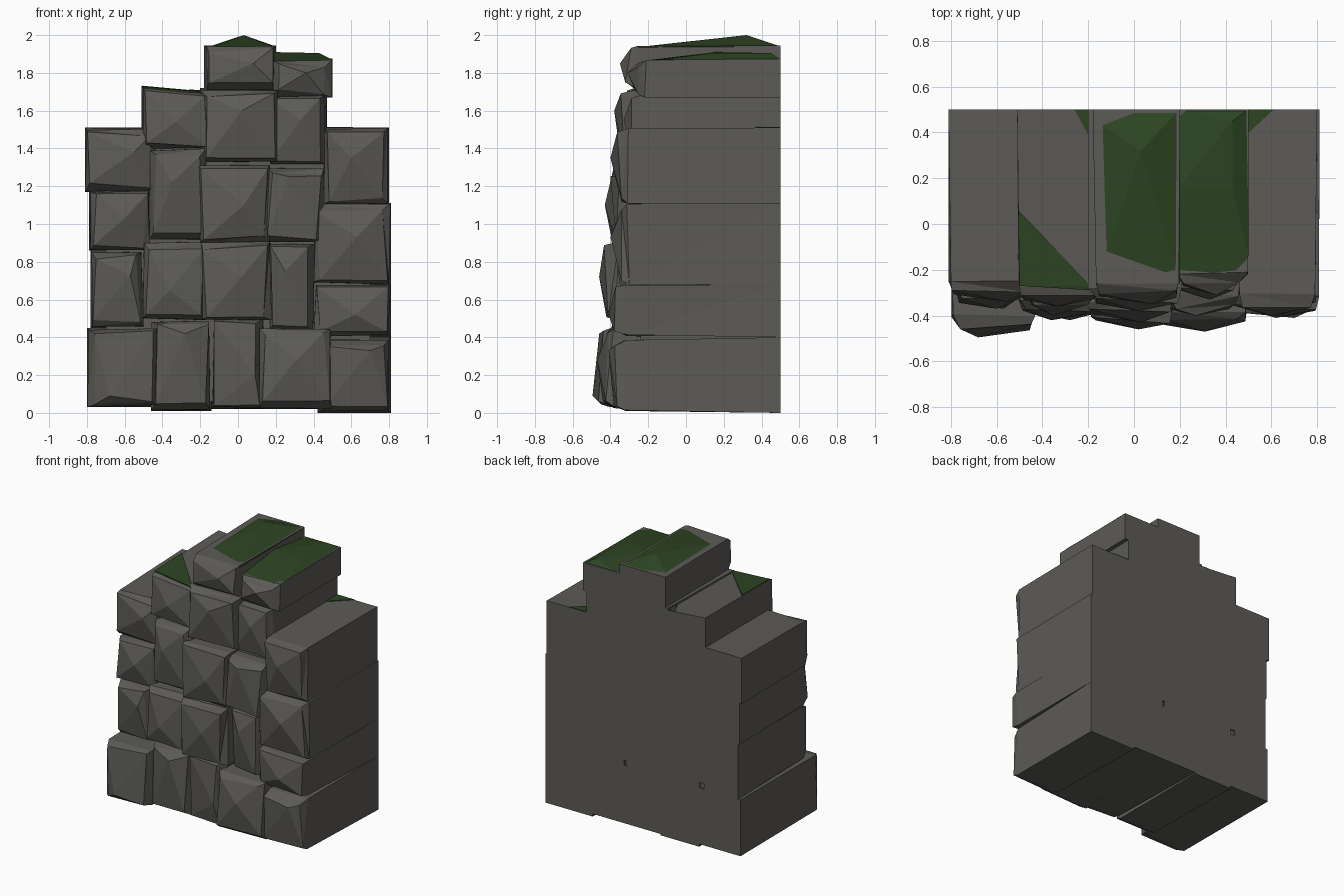
import bpy
import bmesh
import random

random.seed(4)
BACK = 0.5          # all stones share one flat back plane

cube = bpy.data.objects.get("Cube")
if cube:
    bpy.data.objects.remove(cube, do_unlink=True)


def make_material(name, rgb):
    mat = bpy.data.materials.new(name)
    mat.use_nodes = True
    colour = (*rgb, 1.0)
    mat.diffuse_color = colour
    bsdf = next(n for n in mat.node_tree.nodes if n.type == 'BSDF_PRINCIPLED')
    bsdf.inputs["Base Color"].default_value = colour
    return mat


STONE = make_material("stone_grey", (0.107, 0.104, 0.094))
MOSS = make_material("moss_green", (0.026, 0.058, 0.016))


def finish(bm, name, mat):
    bmesh.ops.recalc_face_normals(bm, faces=bm.faces)
    mesh = bpy.data.meshes.new(name)
    bm.to_mesh(mesh)
    bm.free()
    mesh.materials.append(mat)
    obj = bpy.data.objects.new(name, mesh)
    bpy.context.collection.objects.link(obj)
    return obj


def bridge(bm, a, b):
    """Join two four-point rings with faces."""
    for i in range(4):
        j = (i + 1) % 4
        bm.faces.new((a[i], a[j], b[j], b[i]))


def stone(name, x0, x1, z0, z1, front, px, pz, drop=0.0):
    """Long block with a chipped front that rises to an off-centre peak."""
    bm = bmesh.new()
    corners = [(x0, z0), (x1, z0), (x1, z1 - drop), (x0, z1)]
    cx, cz = (x0 + x1) / 2, (z0 + z1) / 2
    rim_y = front + 0.085

    def ring(inset, wobble, y, y_wobble):
        verts = []
        for x, z in corners:
            dx = inset + random.uniform(0, wobble)
            dz = inset + random.uniform(0, wobble)
            verts.append(bm.verts.new((
                x + (dx if x < cx else -dx),
                y + random.uniform(0, y_wobble),
                z + (dz if z < cz else -dz))))
        return verts

    back = ring(0, 0, BACK, 0)
    rim = ring(0, 0.015, rim_y, 0.02)
    chipped = ring(0.012, 0.035, front + 0.025, 0.035)
    peak = bm.verts.new((px, front, pz))
    bm.faces.new(back)
    bridge(bm, back, rim)
    bridge(bm, rim, chipped)
    for i in range(4):
        bm.faces.new((chipped[i], chipped[(i + 1) % 4], peak))
    bmesh.ops.triangulate(bm, faces=[f for f in bm.faces if len(f.verts) == 4
                                     and back[0] not in f.verts])
    return finish(bm, name, STONE)


def course(label, stones):
    """One row of stones, listed from right (-x) to left (+x)."""
    for i, values in enumerate(stones, 1):
        stone(f"{label}_stone_{i}", *values)


def hull(name, points, mat):
    bm = bmesh.new()
    for p in points:
        bm.verts.new(p)
    bmesh.ops.convex_hull(bm, input=bm.verts)
    return finish(bm, name, mat)


def moss_patch(name, points):
    """Thin moss plate lying on a stone top."""
    lower = [(x, y, z - 0.004) for x, y, z in points]
    upper = [(x, y, z + 0.004) for x, y, z in points]
    hull(name, lower + upper, MOSS)


# Stones: x range, z range, front depth, peak x and z, top slope
course("bottom", [
    (-0.80, -0.42, 0.03, 0.45, -0.495, -0.68, 0.09),
    (-0.46, -0.14, 0.01, 0.49, -0.42, -0.28, 0.42),
    (-0.14, 0.14, 0.02, 0.50, -0.42, 0.09, 0.20),
    (0.11, 0.50, 0.02, 0.45, -0.47, 0.31, 0.28),
    (0.42, 0.81, 0.00, 0.40, -0.41, 0.70, 0.33),
])
course("lower", [
    (-0.78, -0.50, 0.45, 0.86, -0.37, -0.57, 0.73),
    (-0.51, -0.16, 0.49, 0.91, -0.42, -0.36, 0.65),
    (-0.20, 0.18, 0.49, 0.91, -0.46, 0.02, 0.72),
    (0.16, 0.41, 0.43, 0.90, -0.36, 0.25, 0.75),
    (0.40, 0.81, 0.40, 0.68, -0.41, 0.62, 0.52),
])
course("middle", [
    (-0.79, -0.46, 0.86, 1.18, -0.37, -0.60, 1.03),
    (-0.47, -0.16, 0.91, 1.40, -0.40, -0.35, 1.22),
    (-0.21, 0.18, 0.90, 1.32, -0.43, 0.03, 1.10),
    (0.14, 0.46, 0.90, 1.30, -0.40, 0.27, 1.25),
    (0.40, 0.81, 0.68, 1.11, -0.40, 0.63, 0.93),
])
course("upper", [
    (-0.81, -0.43, 1.17, 1.51, -0.34, -0.55, 1.38),
    (-0.51, -0.15, 1.39, 1.73, -0.36, -0.33, 1.54, 0.03),
    (-0.20, 0.21, 1.32, 1.72, -0.38, 0.02, 1.60),
    (0.16, 0.47, 1.30, 1.68, -0.33, 0.33, 1.55),
    (0.45, 0.80, 1.10, 1.51, -0.40, 0.60, 1.35),
])
course("top", [
    (-0.18, 0.20, 1.71, 1.945, -0.35, 0.08, 1.85),
    (0.18, 0.50, 1.67, 1.875, -0.31, 0.36, 1.80),
])

# Solid core closing the joints between stones
hull("wall_core", [(x, y, z) for x in (-0.7, 0.7) for y in (-0.24, 0.49)
                   for z in (0.06, 1.48)], STONE)

# Moss mounds on the two top stones
hull("moss_cap_high", [
    (-0.15, 0.44, 1.94), (0.0, BACK, 1.94), (0.20, BACK, 1.94),
    (0.20, -0.26, 1.935), (0.15, -0.27, 1.935), (-0.12, -0.12, 1.94),
    (0.03, 0.32, 2.0)], MOSS)
hull("moss_cap_low", [
    (0.19, BACK, 1.87), (0.50, BACK, 1.87), (0.50, -0.14, 1.87),
    (0.45, -0.22, 1.865), (0.19, -0.20, 1.865),
    (0.19, 0.15, 1.91), (0.43, 0.15, 1.905), (0.43, 0.45, 1.905)], MOSS)

# Moss patches on the shoulder stones
moss_patch("moss_patch_front", [
    (-0.505, 0.06, 1.728), (-0.50, -0.27, 1.722),
    (-0.17, -0.29, 1.693), (-0.20, -0.27, 1.70)])
moss_patch("moss_patch_back", [
    (-0.26, BACK, 1.709), (-0.20, BACK, 1.704), (-0.20, 0.39, 1.704)])
moss_patch("moss_patch_side", [
    (0.47, BACK, 1.51), (0.61, BACK, 1.51), (0.47, 0.37, 1.51)])
